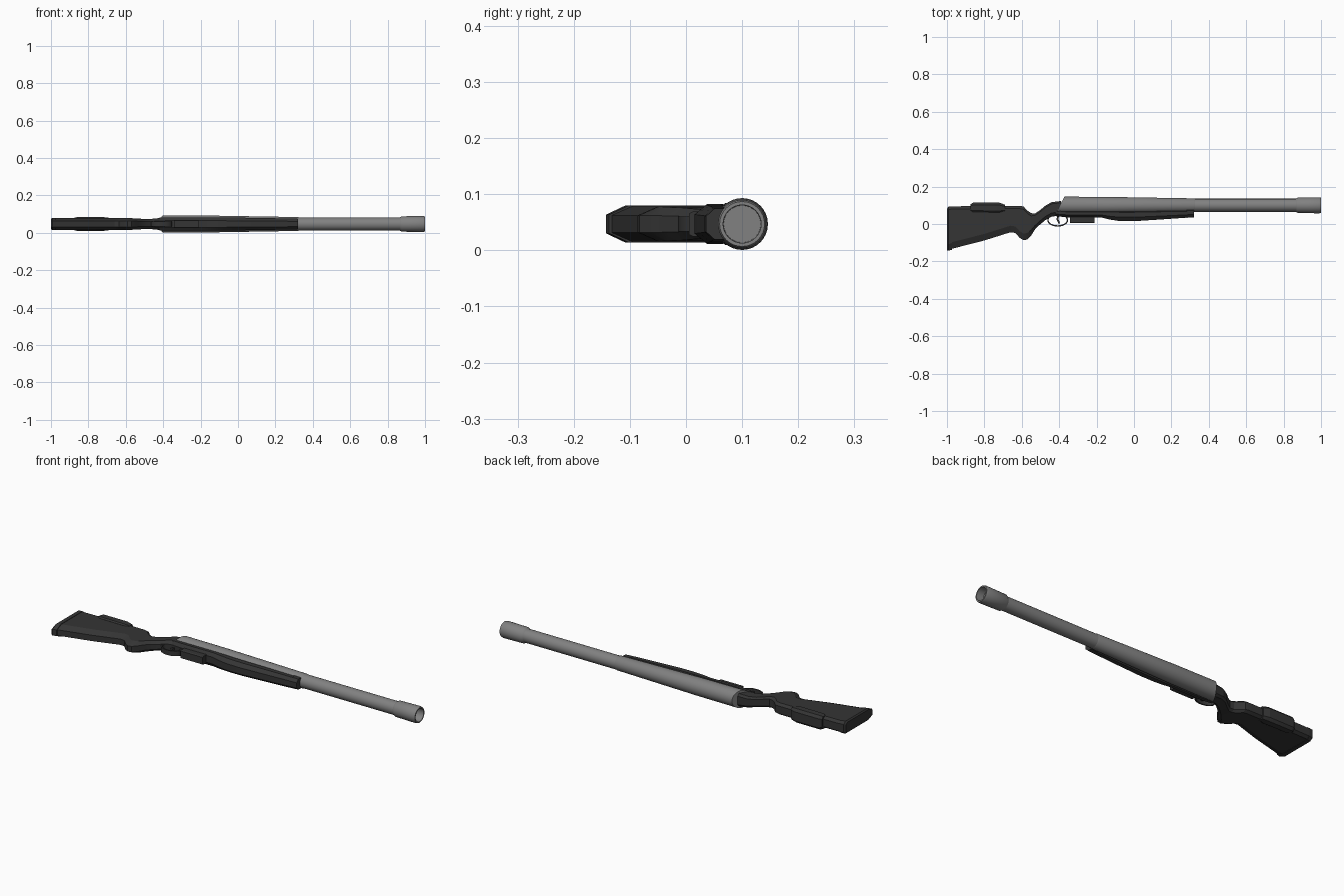
import bpy, bmesh, math
from mathutils import Vector

if "Cube" in bpy.data.objects:
    bpy.data.objects.remove(bpy.data.objects["Cube"])

ZC = 0.047      # mid-plane of the gun, lying on its side
BY = 0.100      # barrel axis y


def material(name, v):
    m = bpy.data.materials.new(name)
    m.diffuse_color = (v, v, v, 1)
    m.use_nodes = True
    m.node_tree.nodes["Principled BSDF"].inputs["Base Color"].default_value = m.diffuse_color
    return m


BLACK = material("black_polymer", 0.035)
STEEL = material("grey_steel", 0.22)


def finish(name, bm, mat, angle=30):
    bmesh.ops.recalc_face_normals(bm, faces=bm.faces)
    me = bpy.data.meshes.new(name)
    bm.to_mesh(me)
    bm.free()
    ob = bpy.data.objects.new(name, me)
    bpy.context.collection.objects.link(ob)
    me.materials.append(mat)
    bpy.ops.object.select_all(action='DESELECT')
    ob.select_set(True)
    bpy.context.view_layer.objects.active = ob
    bpy.ops.object.shade_smooth_by_angle(angle=math.radians(angle))
    return ob


def skin(bm, rings, closed=False):
    """Bridge rings of points, capping the ends unless closed."""
    rows = [[bm.verts.new(p) for p in r] for r in rings]
    pairs = list(zip(rows, rows[1:]))
    if closed:
        pairs.append((rows[-1], rows[0]))
    n = len(rows[0])
    for a, b in pairs:
        for i in range(n):
            j = (i + 1) % n
            bm.faces.new((a[i], a[j], b[j], b[i]))
    if not closed:
        bm.faces.new(rows[0])
        bm.faces.new(rows[-1])


def loft(name, stations, mat=BLACK, low=0.25, high=0.12, narrow=0.5):
    """Chamfered section at each station: x, top y, bottom y, half width."""
    bm = bmesh.new()
    rings = []
    for x, t, b, w in stations:
        h = t - b
        cl, ch = min(h * low, 0.035), min(h * high, 0.015)
        half = [(b, w * narrow), (b + cl, w), (t - ch, w), (t, w * 0.65)]
        sec = half + [(y, -z) for y, z in reversed(half)]
        rings.append([(x, y, ZC + z) for y, z in sec])
    skin(bm, rings)
    return finish(name, bm, mat, 20)


def turned(bm, profile, n=32):
    """Lathe (x, radius) pairs about the barrel axis."""
    skin(bm, [[(x, BY + r * math.cos(2 * math.pi * i / n),
                ZC + r * math.sin(2 * math.pi * i / n)) for i in range(n)]
              for x, r in profile])


# receiver: tapering tube with a slanted rear face
bm = bmesh.new()
turned(bm, [(-0.46, 0.0465), (-0.15, 0.045), (0.32, 0.037), (0.33, 0.034)])
cut = bmesh.ops.bisect_plane(bm, geom=bm.verts[:] + bm.edges[:] + bm.faces[:],
                             plane_co=(-0.406, 0.08, ZC),
                             plane_no=(-0.89, 0.45, 0), clear_outer=True)
edges = [g for g in cut['geom_cut'] if isinstance(g, bmesh.types.BMEdge)]
bmesh.ops.contextual_create(bm, geom=edges)
finish("receiver", bm, STEEL)

# barrel and hollow muzzle
bm = bmesh.new()
turned(bm, [(0.25, 0.035), (0.89, 0.035)])
finish("barrel", bm, STEEL)
bm = bmesh.new()
turned(bm, [(0.865, 0.035), (0.875, 0.041), (0.99, 0.043), (1.0, 0.040),
            (1.0, 0.034), (0.96, 0.033)])
finish("muzzle", bm, STEEL)

# butt stock with pistol grip and wrist
loft("stock", [
    (-0.98, 0.094, -0.134, 0.031), (-0.80, 0.097, -0.088, 0.031),
    (-0.66, 0.097, -0.044, 0.031), (-0.635, 0.097, -0.048, 0.031),
    (-0.61, 0.097, -0.075, 0.031), (-0.59, 0.093, -0.086, 0.031),
    (-0.57, 0.072, -0.083, 0.031), (-0.55, 0.058, -0.062, 0.030),
    (-0.53, 0.056, -0.030, 0.029), (-0.505, 0.072, -0.005, 0.027),
    (-0.475, 0.097, 0.020, 0.026), (-0.44, 0.117, 0.040, 0.030),
    (-0.39, 0.123, 0.045, 0.034)])
loft("butt_pad", [(-1.0, 0.082, -0.140, 0.027), (-0.993, 0.092, -0.143, 0.033),
                  (-0.972, 0.095, -0.137, 0.033)])

# raised cheek rest
loft("cheek_rest", [(-0.875, 0.105, 0.070, 0.033), (-0.86, 0.114, 0.064, 0.037),
                    (-0.72, 0.114, 0.062, 0.037), (-0.69, 0.103, 0.068, 0.033)],
     low=0.15, high=0.25, narrow=0.85)

# fore-end cradling the barrel
loft("fore_end", [
    (-0.42, 0.070, 0.042, 0.034), (-0.34, 0.068, 0.034, 0.036),
    (-0.18, 0.068, 0.036, 0.036), (-0.13, 0.068, 0.024, 0.036),
    (-0.08, 0.068, 0.016, 0.035), (0.00, 0.068, 0.015, 0.034),
    (0.14, 0.070, 0.024, 0.032), (0.285, 0.072, 0.034, 0.029)],
    low=0.4, high=0.1)
loft("fore_end_tip", [(0.28, 0.080, 0.033, 0.029), (0.32, 0.080, 0.036, 0.028)],
     low=0.35, high=0.15)

# magazine
loft("magazine", [(-0.342, 0.05, 0.005, 0.022), (-0.212, 0.05, 0.005, 0.022)],
     low=0.15, high=0.1, narrow=0.85)

# trigger guard: flat band bent into an oval loop
bm = bmesh.new()
rings = []
for i in range(24):
    a = 2 * math.pi * i / 24
    c, s = math.cos(a), math.sin(a)
    rings.append([(-0.408 + (0.049 + d) * c, 0.021 + (0.028 + d) * s, ZC + z)
                  for d, z in ((0, -.013), (.007, -.013), (.007, .013), (0, .013))])
skin(bm, rings, closed=True)
finish("trigger_guard", bm, BLACK)

# trigger blade
bm = bmesh.new()
path = [(-0.405, 0.05), (-0.409, 0.025), (-0.400, 0.004)]
skin(bm, [[(x + dx, y, ZC + dz) for dx, dz in
           ((-.005, -.006), (.005, -.006), (.005, .006), (-.005, .006))]
          for x, y in path])
finish("trigger", bm, BLACK)
